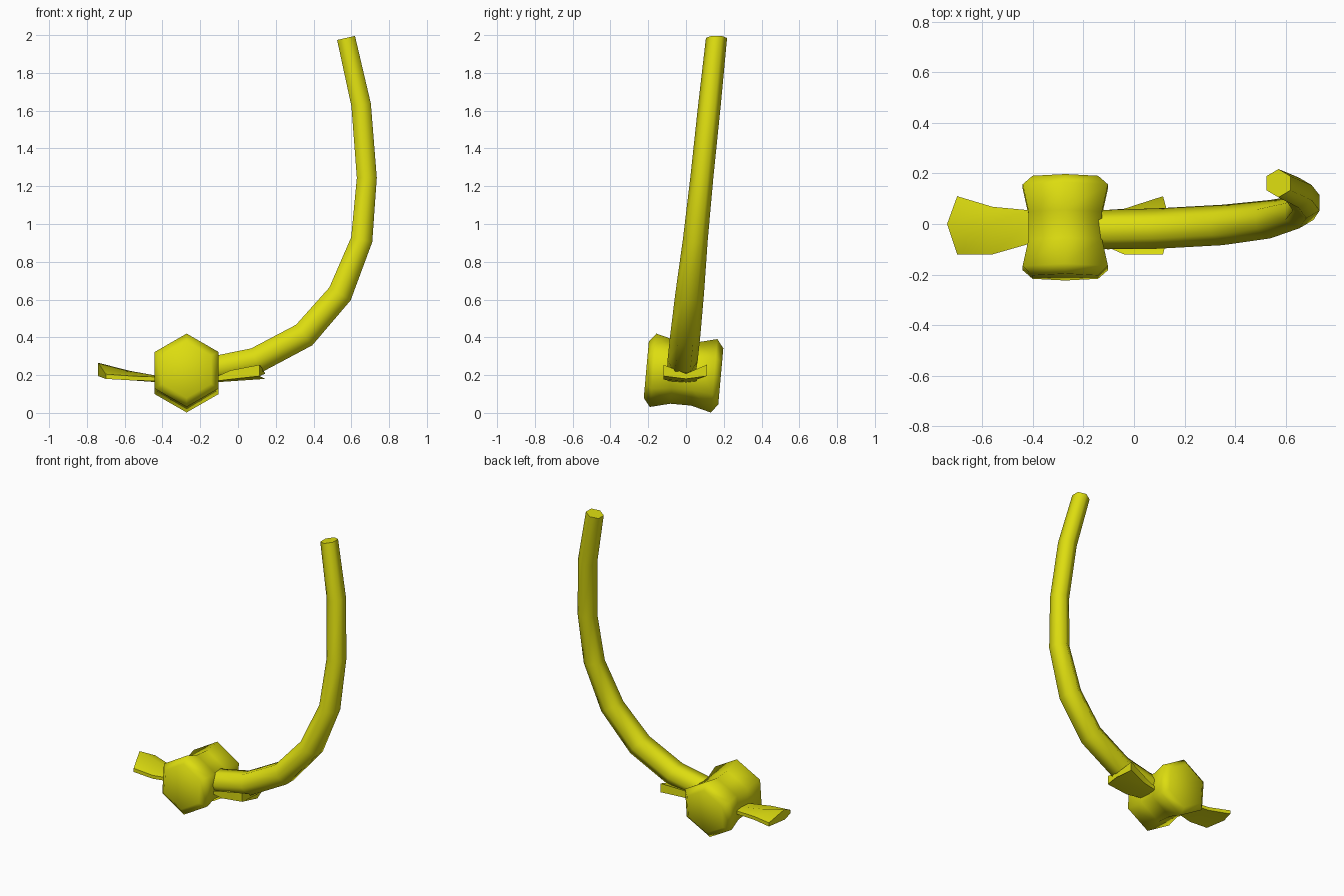
import bpy, bmesh, math
from mathutils import Vector, Matrix

if "Cube" in bpy.data.objects:
    bpy.data.objects.remove(bpy.data.objects["Cube"])

yellow = bpy.data.materials.new("olive_yellow")
yellow.diffuse_color = (0.72, 0.72, 0.005, 1)
yellow.use_nodes = True
yellow.node_tree.nodes["Principled BSDF"].inputs["Base Color"].default_value = yellow.diffuse_color


def loft(name, rings, angle):
    """Skin a list of equal-length point rings and cap both ends."""
    bm = bmesh.new()
    vs = [[bm.verts.new(p) for p in r] for r in rings]
    n = len(rings[0])
    for a, b in zip(vs, vs[1:]):
        for i in range(n):
            j = (i + 1) % n
            bm.faces.new((a[i], a[j], b[j], b[i]))
    bm.faces.new(vs[0])
    bm.faces.new(vs[-1])
    bmesh.ops.recalc_face_normals(bm, faces=bm.faces)
    me = bpy.data.meshes.new(name)
    bm.to_mesh(me)
    bm.free()
    me.materials.append(yellow)
    ob = bpy.data.objects.new(name, me)
    bpy.context.collection.objects.link(ob)
    bpy.ops.object.select_all(action='DESELECT')
    ob.select_set(True)
    bpy.context.view_layer.objects.active = ob
    bpy.ops.object.shade_smooth_by_angle(angle=math.radians(angle))
    return ob


HEX = [math.radians(60 * k) for k in range(6)]

# hexagonal waisted hub, axis along y and slightly tipped down at the back
centre = Vector((-0.272, -0.013, 0.211))
tilt = Matrix.Rotation(-0.09, 3, 'X')
hub_profile = [(-0.198, 0.15), (-0.162, 0.195), (-0.055, 0.168),
               (0.055, 0.168), (0.162, 0.195), (0.198, 0.15)]
loft("hub", [[centre + tilt @ Vector((r * math.sin(a), y, r * math.cos(a))) for a in HEX]
             for y, r in hub_profile], 65)

# curved tapering hexagonal arm: x, z, radius
path = [(-0.27, 0.22, 0.075), (-0.1, 0.238, 0.078), (0.095, 0.277, 0.08),
        (0.35, 0.412, 0.08), (0.54, 0.63, 0.076), (0.655, 0.917, 0.066),
        (0.682, 1.245, 0.061), (0.652, 1.63, 0.06), (0.572, 1.985, 0.056)]
rings = []
for i, (x, z, r) in enumerate(path):
    p, q = path[max(i - 1, 0)], path[min(i + 1, len(path) - 1)]
    t = Vector((q[0] - p[0], 0, q[1] - p[1])).normalized()
    side = Vector((-t.z, 0, t.x))
    c = Vector((x, -0.047 + 0.105 * z, z))
    rings.append([c + Vector((0, r * math.cos(a), 0)) + side * r * math.sin(a) for a in HEX])
loft("curved_arm", rings, 65)

# cross blade: edge x, mid x, y min, y max, edge top, mid top, edge bottom, mid bottom
blade = [(-0.70, -0.74, -0.12, 0.11, 0.205, 0.265, 0.18, 0.195),
         (-0.56, -0.57, -0.12, 0.068, 0.195, 0.222, 0.172, 0.178),
         (-0.42, -0.42, -0.08, 0.055, 0.19, 0.195, 0.168, 0.162),
         (-0.12, -0.12, -0.085, 0.055, 0.19, 0.188, 0.168, 0.162),
         (-0.04, -0.03, -0.12, 0.06, 0.225, 0.2, 0.178, 0.168),
         (0.115, 0.145, -0.12, 0.11, 0.255, 0.208, 0.195, 0.18)]
loft("cross_blade", [[(xe, y0, et), (xm, 0, mt), (xe, y1, et),
                      (xe, y1, eb), (xm, 0, mb), (xe, y0, eb)]
                     for xe, xm, y0, y1, et, mt, eb, mb in blade], 50)
